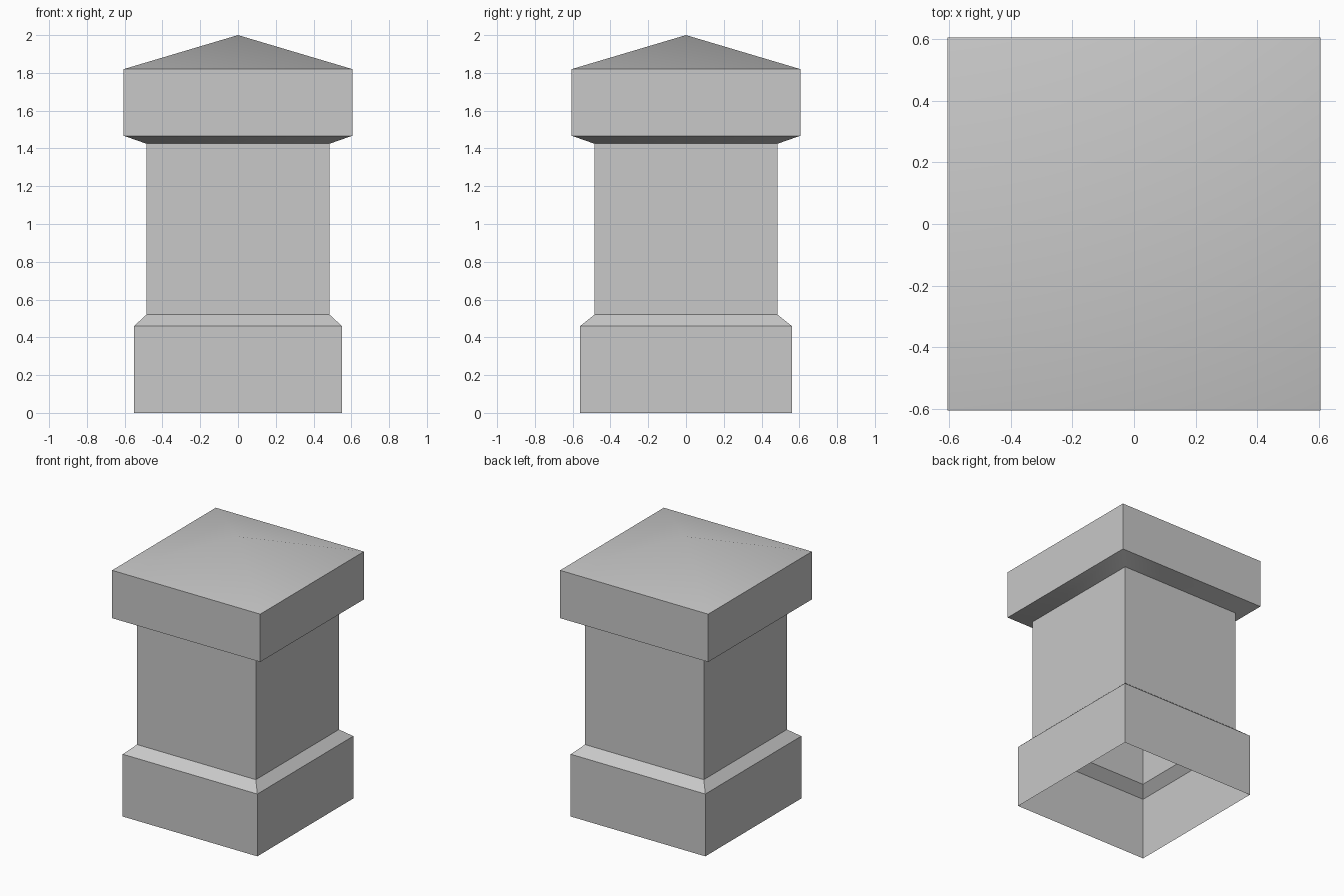
import bpy
import bmesh
import math

cube = bpy.data.objects.get("Cube")
if cube:
    bpy.data.objects.remove(cube, do_unlink=True)

stone = bpy.data.materials.new("grey_stone")
stone.use_nodes = True
grey = (0.58, 0.58, 0.58, 1.0)
stone.diffuse_color = grey
stone.node_tree.nodes["Principled BSDF"].inputs["Base Color"].default_value = grey

# Profile from the open foot to the cap's upper edge: half width, half depth, height
profile = [
    (0.55, 0.56, 0.0),      # plinth
    (0.55, 0.56, 0.46),
    (0.485, 0.485, 0.52),   # shaft, above the sloped plinth edge
    (0.485, 0.485, 1.425),
    (0.605, 0.605, 1.467),  # cap
    (0.605, 0.605, 1.82),
]
corners = [(-1, -1), (1, -1), (1, 1), (-1, 1)]

bm = bmesh.new()
rings = [[bm.verts.new((sx * w, sy * d, z)) for sx, sy in corners]
         for w, d, z in profile]

# Walls between neighbouring rings
for low, high in zip(rings, rings[1:]):
    for i in range(4):
        j = (i + 1) % 4
        bm.faces.new((low[i], low[j], high[j], high[i]))

# Shallow pyramid on top
apex = bm.verts.new((0, 0, 2.0))
for i in range(4):
    bm.faces.new((rings[-1][i], rings[-1][(i + 1) % 4], apex))

mesh = bpy.data.meshes.new("stone_pillar")
bm.to_mesh(mesh)
bm.free()
mesh.materials.append(stone)
pillar = bpy.data.objects.new("stone_pillar", mesh)
bpy.context.collection.objects.link(pillar)

# Soft hips on the shallow slopes, crisp edges elsewhere
bpy.ops.object.select_all(action="DESELECT")
pillar.select_set(True)
bpy.context.view_layer.objects.active = pillar
bpy.ops.object.shade_smooth_by_angle(angle=math.radians(30))
